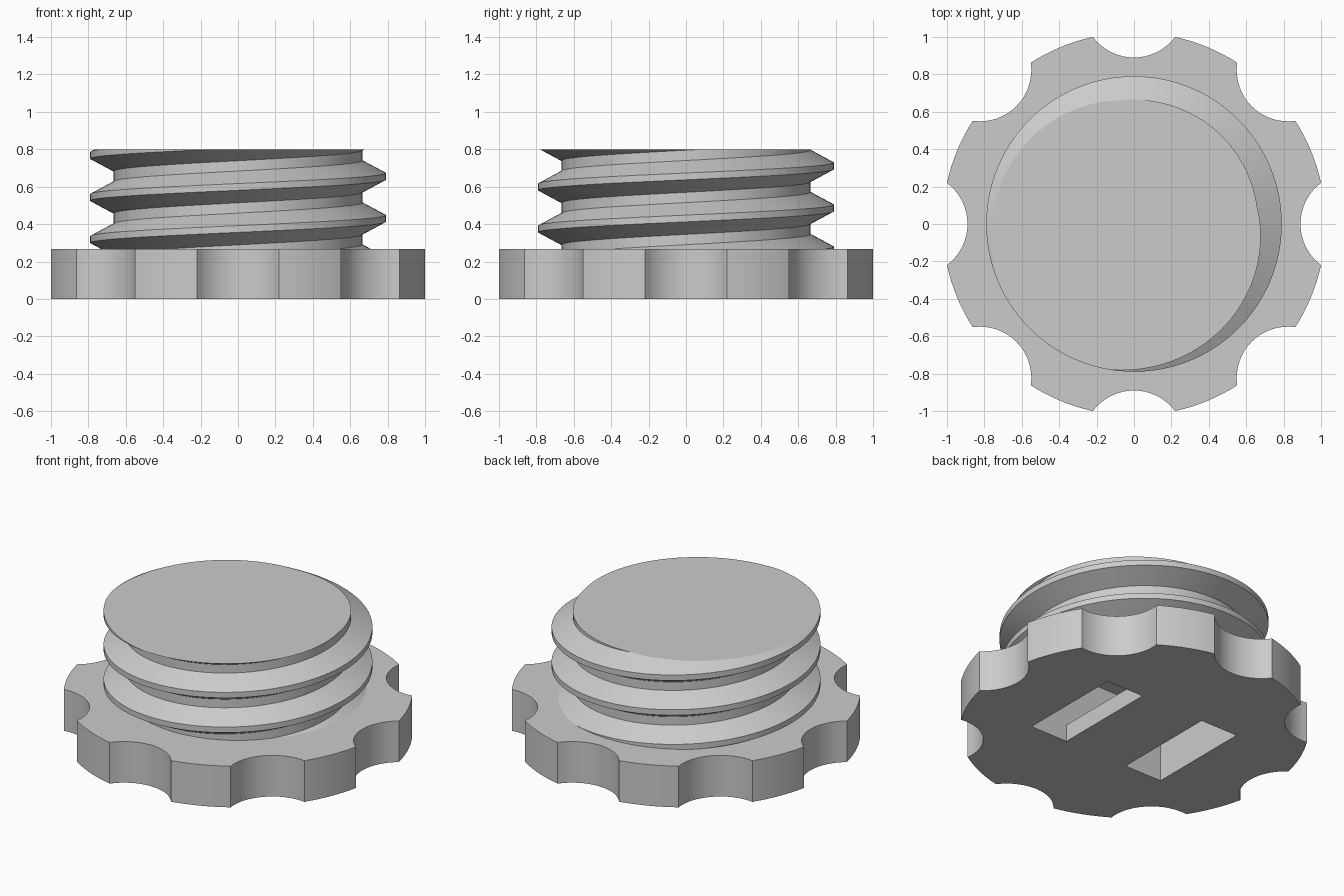
import bpy, bmesh
from math import sin, cos, pi, radians, tau
from mathutils import Vector

cube = bpy.data.objects.get("Cube")
if cube:
    bpy.data.objects.remove(cube)

CAP_H, TOP = 0.267, 0.8
CAP_R, NOTCH_R, NOTCH_C = 1.024, 0.275, 1.165
ROOT, CREST, PITCH = 0.665, 0.79, 0.225

grey = bpy.data.materials.new("plain_grey")
grey.use_nodes = True
colour = (0.6, 0.6, 0.6, 1)
grey.diffuse_color = colour
grey.node_tree.nodes["Principled BSDF"].inputs["Base Color"].default_value = colour


def make_object(name, bm):
    bmesh.ops.recalc_face_normals(bm, faces=bm.faces)
    mesh = bpy.data.meshes.new(name)
    bm.to_mesh(mesh)
    bm.free()
    mesh.materials.append(grey)
    obj = bpy.data.objects.new(name, mesh)
    bpy.context.collection.objects.link(obj)
    return obj


def extrude_outline(name, points, direction):
    bm = bmesh.new()
    face = bm.faces.new([bm.verts.new(p) for p in points])
    new = bmesh.ops.extrude_face_region(bm, geom=[face], use_keep_orig=True)["geom"]
    bmesh.ops.translate(bm, vec=direction,
                        verts=[g for g in new if isinstance(g, bmesh.types.BMVert)])
    return make_object(name, bm)


# Scalloped grip disc: eight round notches joined by rim arcs
outline = []
half, sweep, steps = radians(12.4), radians(53.13), 16
for n in range(8):
    a = n * tau / 8
    for i in range(steps + 1):
        t = pi + sweep - 2 * sweep * i / steps
        p, q = NOTCH_C + NOTCH_R * cos(t), NOTCH_R * sin(t)
        outline.append((p * cos(a) - q * sin(a), p * sin(a) + q * cos(a), 0))
    for i in range(1, 8):
        t = a + half + (tau / 8 - 2 * half) * i / 8
        outline.append((CAP_R * cos(t), CAP_R * sin(t), 0))
cap = extrude_outline("grip_cap", outline, (0, 0, CAP_H))

# Right-handed screw thread: one tooth profile repeated along a helix
tooth = [(CREST, -0.018), (CREST, 0.018), (ROOT, 0.085), (ROOT, 0.14)]
COLS, TURNS = 128, 6
bm = bmesh.new()
columns = []
for c in range(COLS):
    a = tau * c / COLS
    rise = 0.43 - 2 * PITCH + PITCH * c / COLS
    columns.append([bm.verts.new((r * cos(a), r * sin(a), rise + z + k * PITCH))
                    for k in range(TURNS) for r, z in tooth])
for c in range(COLS):
    left = columns[c]
    right = columns[c + 1] if c + 1 < COLS else columns[0][len(tooth):]
    for k in range(len(right) - 1):
        bm.faces.new((left[k], right[k], right[k + 1], left[k + 1]))

# Trim the helix level at both ends and close it
for height, normal in ((CAP_H, -1), (TOP, 1)):
    bmesh.ops.bisect_plane(bm, geom=bm.verts[:] + bm.edges[:] + bm.faces[:],
                           plane_co=(0, 0, height), plane_no=(0, 0, normal),
                           clear_outer=True)
bmesh.ops.remove_doubles(bm, verts=bm.verts, dist=0.0001)
bmesh.ops.edgeloop_fill(bm, edges=[e for e in bm.edges if e.is_boundary])
thread = make_object("screw_thread", bm)

# Two finger slots joined above a handle bar
INNER, OUTER, BAR, DEEP, END = 0.227, 0.494, 0.11, 0.46, 0.347
side = [(OUTER, DEEP), (OUTER, -0.1), (INNER, -0.1), (INNER, BAR)]
section = side + [(-x, z) for x, z in reversed(side)]
cutter = extrude_outline("finger_slot_cutter", [(x, -END, z) for x, z in section],
                         Vector((0, 2 * END, 0)))
cutter.hide_render = True
cutter.hide_viewport = False

for obj in (cap, thread):
    cut = obj.modifiers.new("finger_slots", "BOOLEAN")
    cut.operation = "DIFFERENCE"
    cut.solver = "EXACT"
    cut.object = cutter
    bpy.ops.object.select_all(action="DESELECT")
    obj.select_set(True)
    bpy.context.view_layer.objects.active = obj
    bpy.ops.object.modifier_apply(modifier=cut.name)
    bpy.ops.object.shade_smooth_by_angle(angle=radians(20))

bpy.data.objects.remove(cutter)
